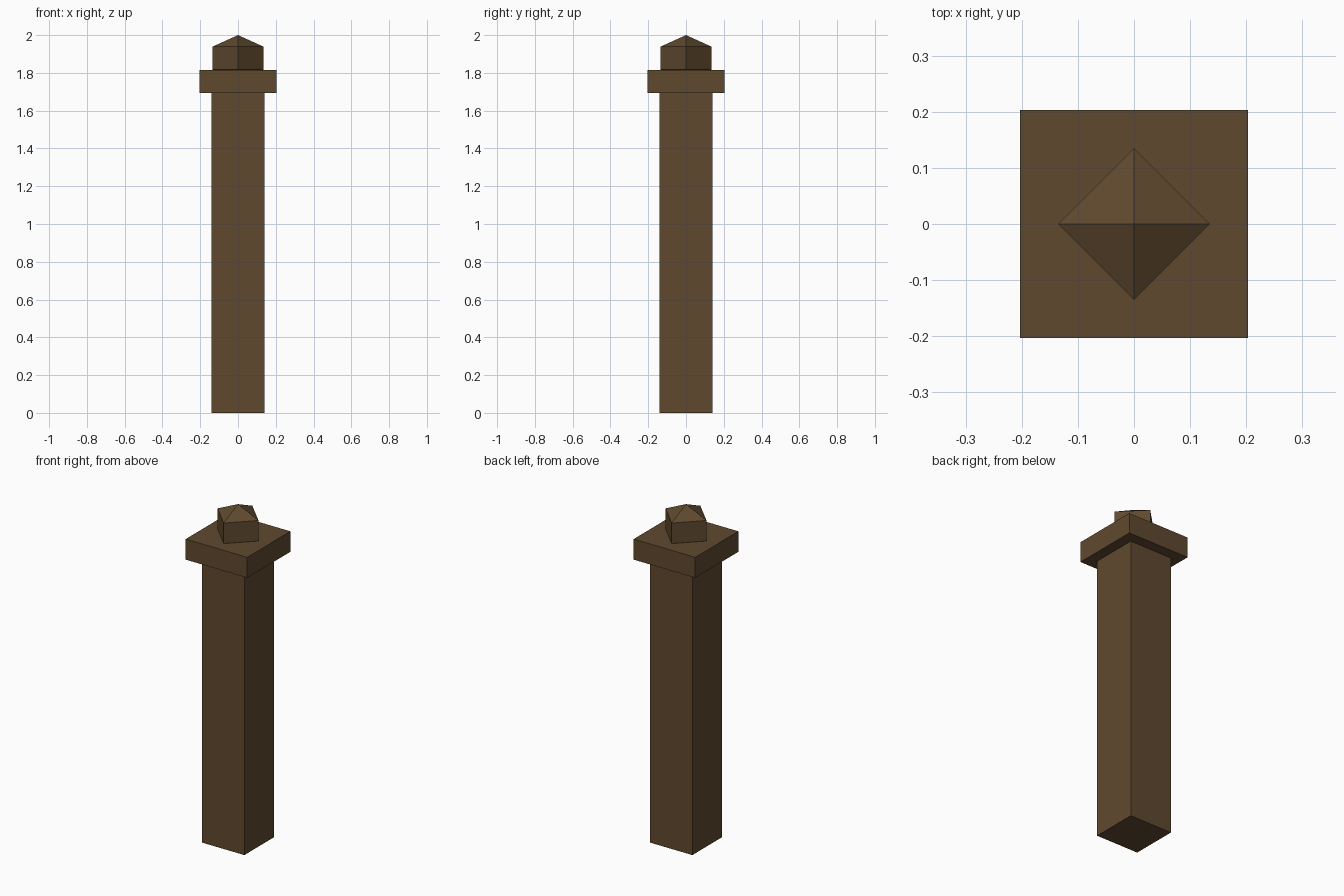
import bpy

cube = bpy.data.objects.get("Cube")
if cube:
    bpy.data.objects.remove(cube, do_unlink=True)

# Dark brown wood
wood = bpy.data.materials.new("dark_brown_wood")
wood.use_nodes = True
colour = (0.115, 0.066, 0.028, 1)
wood.diffuse_color = colour
wood.node_tree.nodes["Principled BSDF"].inputs["Base Color"].default_value = colour


def finish(name):
    obj = bpy.context.object
    obj.name = obj.data.name = name
    obj.data.materials.append(wood)
    return obj


def block(name, width, bottom, top):
    bpy.ops.mesh.primitive_cube_add(size=1, location=(0, 0, (bottom + top) / 2))
    obj = finish(name)
    obj.scale = (width, width, top - bottom)
    bpy.ops.object.transform_apply(location=False, rotation=False, scale=True)


# Square shaft and overhanging cap
block("post_shaft", 0.28, 0, 1.693)
block("post_cap", 0.406, 1.693, 1.815)

# Octahedral finial, its lower tip sunk into the cap
radius, half_height, middle = 0.156, 0.122, 1.878
bpy.ops.mesh.primitive_uv_sphere_add(segments=4, ring_count=2, radius=1,
                                     location=(0, 0, middle))
finial = finish("finial")
finial.scale = (radius, radius, half_height)
bpy.ops.object.transform_apply(location=False, rotation=False, scale=True)
